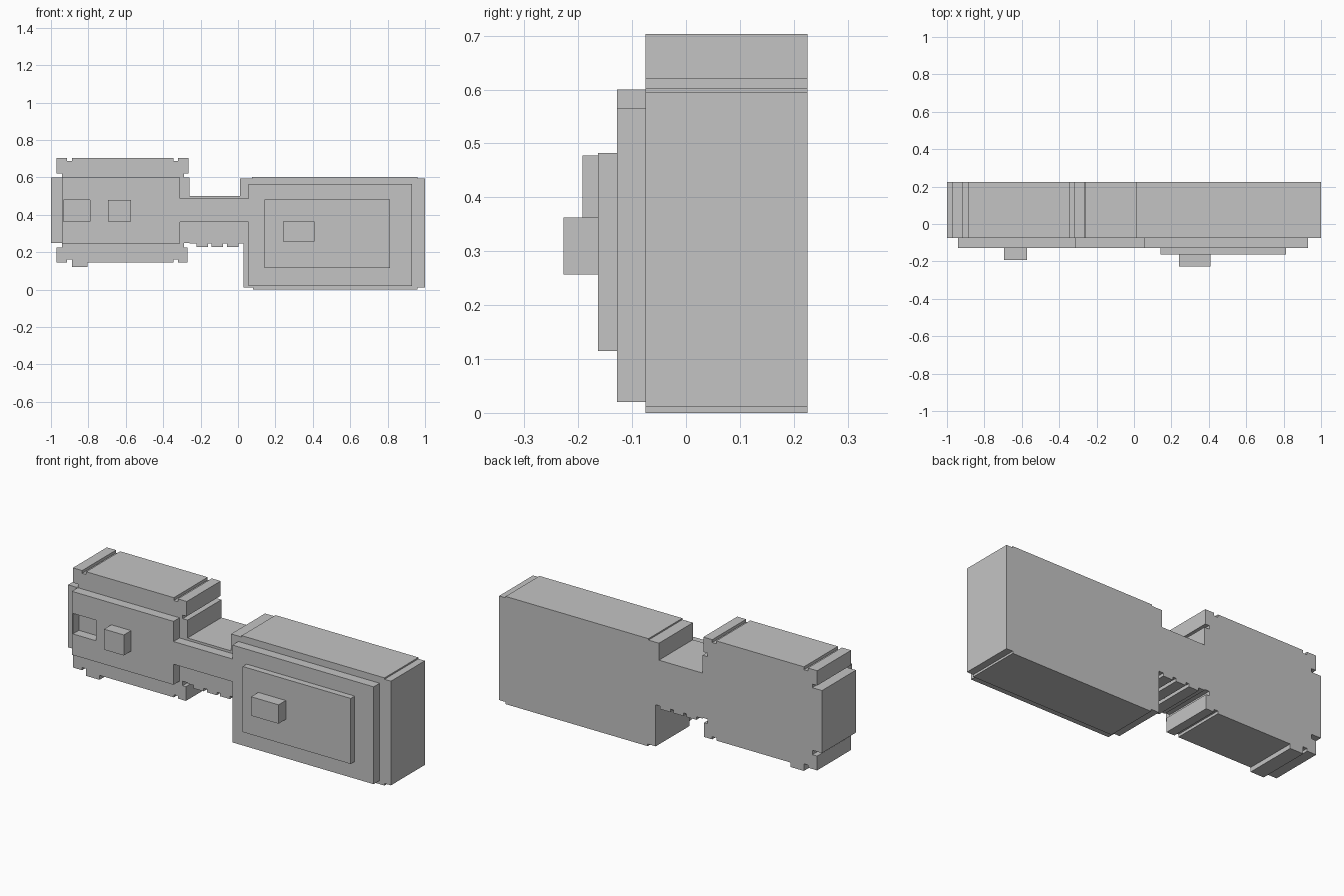
import bpy
import bmesh

default_cube = bpy.data.objects.get("Cube")
if default_cube:
    bpy.data.objects.remove(default_cube, do_unlink=True)

# Depth planes, from the back to the front
BACK, BODY, PLATE = 0.225, -0.075, -0.128

grey = bpy.data.materials.new("plain_grey")
grey.use_nodes = True
colour = (0.55, 0.55, 0.55, 1)
grey.diffuse_color = colour
grey.node_tree.nodes["Principled BSDF"].inputs["Base Color"].default_value = colour


def extrude_outline(name, outline, front, back):
    """Closed x-z outline pushed from the front plane to the back plane."""
    bm = bmesh.new()
    face = bm.faces.new([bm.verts.new((x, front, z)) for x, z in outline])
    moved = bmesh.ops.extrude_face_region(bm, geom=[face])["geom"]
    verts = [v for v in moved if isinstance(v, bmesh.types.BMVert)]
    bmesh.ops.translate(bm, verts=verts, vec=(0, back - front, 0))
    bmesh.ops.recalc_face_normals(bm, faces=bm.faces)
    mesh = bpy.data.meshes.new(name)
    bm.to_mesh(mesh)
    bm.free()
    mesh.materials.append(grey)
    obj = bpy.data.objects.new(name, mesh)
    bpy.context.collection.objects.link(obj)
    return obj


def box(name, x, z, front, back):
    outline = [(x[0], z[0]), (x[1], z[0]), (x[1], z[1]), (x[0], z[1])]
    return extrude_outline(name, outline, front, back)


def stepped_block(name, bottom, layers, front, back):
    """Stack of layers (left, right, top) joined into one stepped outline."""
    left_side, right_side = [], []
    for left, right, top in layers:
        left_side += [(left, bottom), (left, top)]
        right_side += [(right, bottom), (right, top)]
        bottom = top
    return extrude_outline(name, right_side + left_side[::-1], front, back)


def cut(target, x, z, front, back):
    """Remove a box from the target and discard the cutter."""
    cutter = box("cutter", x, z, front, back)
    cutter.hide_render = True
    modifier = target.modifiers.new("cut", 'BOOLEAN')
    modifier.operation = 'DIFFERENCE'
    modifier.solver = 'EXACT'
    modifier.object = cutter
    bpy.context.view_layer.objects.active = target
    bpy.ops.object.modifier_apply(modifier=modifier.name)
    bpy.data.objects.remove(cutter, do_unlink=True)


# Small block with overhanging slabs above and below
small_body = stepped_block("small_body", 0.145, [
    (-0.97, -0.27, 0.225),
    (-0.94, -0.29, 0.25),
    (-1.0, -0.26, 0.6),
    (-0.94, -0.29, 0.62),
    (-0.97, -0.265, 0.703),
], BODY, BACK)

# Narrow grooves across the two slabs
for left in (-0.913, -0.345):
    for z in ((0.687, 0.75), (0.1, 0.16)):
        cut(small_body, (left, left + 0.025), z, BODY - 0.1, BACK + 0.1)

box("bottom_tab", (-0.888, -0.805), (0.12, 0.145), BODY, BACK)

# Bridge with ribs underneath
box("bridge", (-0.26, 0.01), (0.245, 0.5), BODY, BACK)
for i in range(3):
    left = -0.222 + 0.081 * i
    box(f"bridge_rib_{i + 1}", (left, left + 0.062), (0.228, 0.245), BODY, BACK)

# Large block with shallow raised top and bottom
stepped_block("large_body", 0, [
    (0.08, 0.96, 0.012),
    (0.03, 1.0, 0.245),
    (0.01, 1.0, 0.595),
    (0.075, 0.96, 0.603),
], BODY, BACK)

# Front plate spanning both blocks and the bridge
front_plate = extrude_outline("front_plate", [
    (-0.94, 0.245), (-0.31, 0.245), (-0.31, 0.36), (0.055, 0.36),
    (0.055, 0.02), (0.93, 0.02), (0.93, 0.565), (0.055, 0.565),
    (0.055, 0.487), (-0.31, 0.487), (-0.31, 0.6), (-0.94, 0.6),
], PLATE, BODY)

# Square window cut through the plate
cut(front_plate, (-0.933, -0.79), (0.363, 0.478), PLATE - 0.1, BODY + 0.02)

# Raised details
box("small_button", (-0.695, -0.573), (0.363, 0.478), -0.192, PLATE)
box("raised_panel", (0.143, 0.812), (0.115, 0.482), -0.163, PLATE)
box("large_button", (0.24, 0.41), (0.257, 0.363), -0.227, -0.163)
